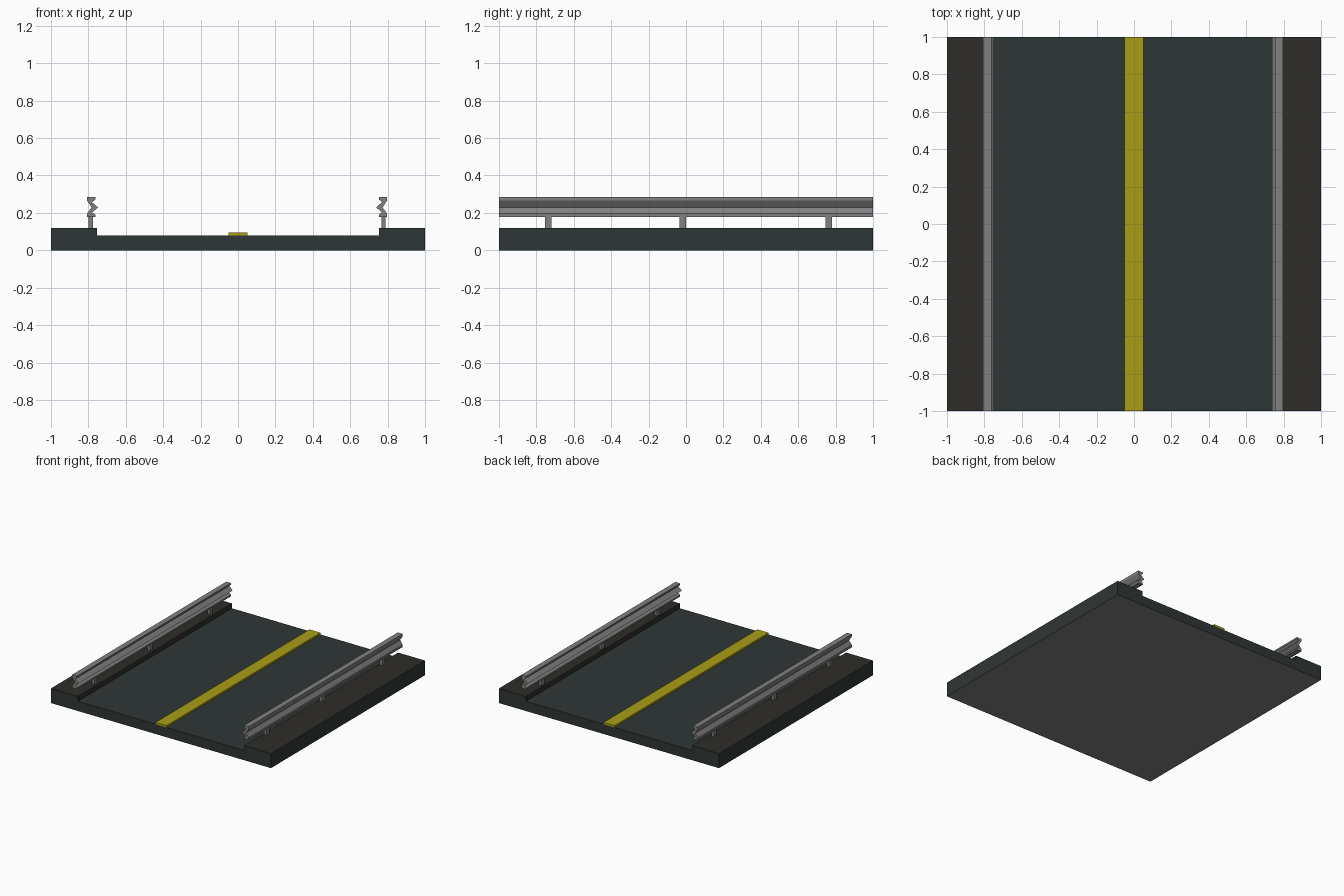
import bpy

if "Cube" in bpy.data.objects:
    bpy.data.objects.remove(bpy.data.objects["Cube"])


def material(name, rgb):
    m = bpy.data.materials.new(name)
    m.diffuse_color = (*rgb, 1)
    m.use_nodes = True
    m.node_tree.nodes["Principled BSDF"].inputs["Base Color"].default_value = m.diffuse_color
    return m


ASPHALT = material("asphalt", (0.028, 0.036, 0.036))
DIRT = material("dirt", (0.028, 0.026, 0.022))
YELLOW = material("yellow_paint", (0.40, 0.34, 0.008))
GREY = material("metal_grey", (0.22, 0.22, 0.22))


def extrude_profile(name, profile, y0, y1, mats):
    """Extrude an (x, z) outline along y; side faces come first, then two caps."""
    n = len(profile)
    verts = [(x, y, z) for y in (y0, y1) for x, z in profile]
    faces = [(i, (i + 1) % n, n + (i + 1) % n, n + i) for i in range(n)]
    faces += [tuple(range(n))[::-1], tuple(range(n, 2 * n))]
    mesh = bpy.data.meshes.new(name)
    mesh.from_pydata(verts, [], faces)
    for m in mats:
        mesh.materials.append(m)
    # outlines run clockwise seen from the front, so turn the faces outward
    area = sum(profile[i][0] * profile[(i + 1) % n][1]
               - profile[(i + 1) % n][0] * profile[i][1] for i in range(n))
    if area > 0:
        mesh.flip_normals()
    mesh.flip_normals()
    if area > 0:
        mesh.flip_normals()
    import bmesh
    bm = bmesh.new()
    bm.from_mesh(mesh)
    bmesh.ops.recalc_face_normals(bm, faces=bm.faces)
    bm.to_mesh(mesh)
    bm.free()
    obj = bpy.data.objects.new(name, mesh)
    bpy.context.collection.objects.link(obj)
    return obj


def box_outline(x0, x1, z0, z1):
    return [(x0, z0), (x1, z0), (x1, z1), (x0, z1)]


# road bed with raised shoulders
bed = extrude_profile("road_bed", [
    (-1, 0), (1, 0), (1, 0.12), (0.755, 0.12), (0.755, 0.08),
    (-0.755, 0.08), (-0.755, 0.12), (-1, 0.12)], -1, 1, [ASPHALT, DIRT, GREY])
for i in (2, 3, 5, 6):          # shoulder tops and curbs
    bed.data.polygons[i].material_index = 1
bed.data.polygons[0].material_index = 2  # underside

# centre line
extrude_profile("centre_line", box_outline(-0.05, 0.05, 0.08, 0.095), -1, 1, [YELLOW])

# guard rails: corrugated beam and three posts per side
RAIL = [(-0.807, 0.285), (-0.763, 0.285), (-0.763, 0.272), (-0.78, 0.257),
        (-0.748, 0.229), (-0.78, 0.203), (-0.763, 0.19), (-0.763, 0.177),
        (-0.807, 0.177), (-0.807, 0.196), (-0.783, 0.229), (-0.807, 0.265)]
POST = box_outline(-0.799, -0.776, 0.12, 0.19)


def on_side(outline, side):
    return outline if side == "left" else [(-x - 0.01, z) for x, z in outline]


for side in ("left", "right"):
    extrude_profile(side + "_guard_rail", on_side(RAIL, side), -1, 1, [GREY])
    for k, y in enumerate((-0.737, -0.017, 0.763)):
        extrude_profile(f"{side}_rail_post_{k + 1}", on_side(POST, side),
                        y - 0.017, y + 0.017, [GREY])
